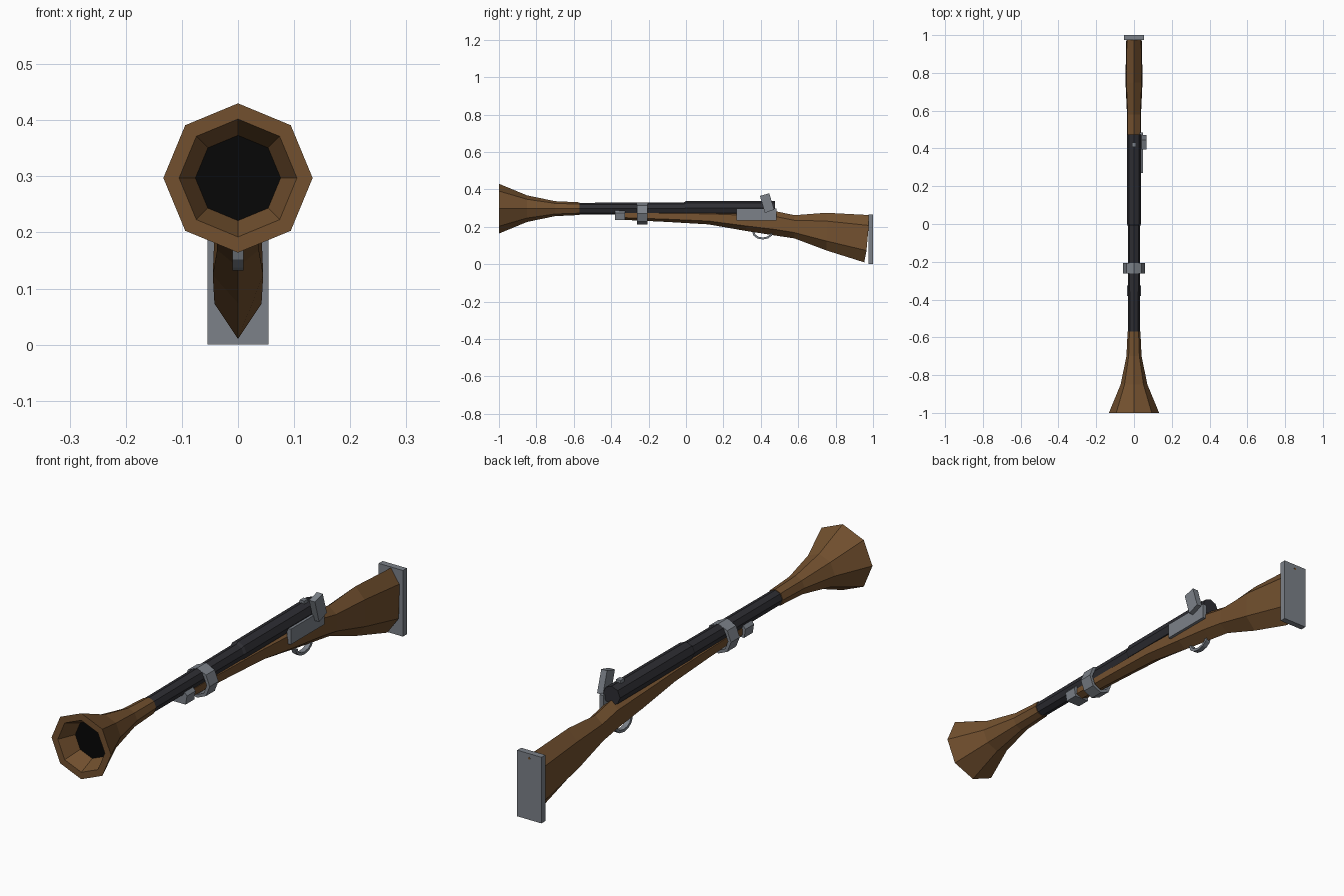
import bpy, bmesh, math

if "Cube" in bpy.data.objects:
    bpy.data.objects.remove(bpy.data.objects["Cube"])


def material(name, rgb):
    m = bpy.data.materials.new(name)
    m.diffuse_color = (*rgb, 1)
    m.use_nodes = True
    m.node_tree.nodes["Principled BSDF"].inputs["Base Color"].default_value = m.diffuse_color
    return m


WOOD = material("walnut wood", (0.17, 0.081, 0.028))
DARK = material("dark iron", (0.027, 0.027, 0.033))
STEEL = material("grey steel", (0.20, 0.22, 0.25))
BLACK = material("bore black", (0.002, 0.002, 0.002))


def loft(name, rings, mats, closed=False):
    """Skin a list of equal-length rings, capping both ends unless closed."""
    bm = bmesh.new()
    loops = [[bm.verts.new(p) for p in ring] for ring in rings]
    n = len(loops[0])
    pairs = list(zip(loops, loops[1:]))
    if closed:
        pairs.append((loops[-1], loops[0]))
    for a, b in pairs:
        for i in range(n):
            j = (i + 1) % n
            bm.faces.new((a[i], a[j], b[j], b[i]))
    if not closed:
        bm.faces.new(loops[0])
        end = bm.faces.new(loops[-1])
        end.material_index = len(mats) - 1
    bmesh.ops.recalc_face_normals(bm, faces=bm.faces)
    mesh = bpy.data.meshes.new(name)
    bm.to_mesh(mesh)
    bm.free()
    for m in mats:
        mesh.materials.append(m)
    ob = bpy.data.objects.new(name, mesh)
    bpy.context.collection.objects.link(ob)
    return ob


def octagon(y, rx, rz, z):
    return [(rx * math.sin(i * math.pi / 4), y, z + rz * math.cos(i * math.pi / 4))
            for i in range(8)]


def prism(name, pts, x0, x1, mat):
    """Extrude a (y, z) outline across x."""
    return loft(name, [[(x, y, z) for y, z in pts] for x in (x0, x1)], [mat])


def box(name, x0, x1, y0, y1, z0, z1, mat):
    return prism(name, [(y0, z0), (y1, z0), (y1, z1), (y0, z1)], x0, x1, mat)


# Flared muzzle: outer skin, rim, then inner funnel ending in the black bore
bell = [(-0.57, 0.034), (-0.70, 0.040), (-0.85, 0.071), (-1.0, 0.133),
        (-1.0, 0.105), (-0.93, 0.076)]
loft("flared_muzzle", [octagon(y, r, r, 0.297) for y, r in bell], [WOOD, BLACK])

# Barrel with a thicker breech
barrel = [(-0.60, 0.031), (-0.01, 0.033), (0.0, 0.037), (0.475, 0.038)]
loft("barrel", [octagon(y, r, r, 0.297 + (r - 0.031) * 0.6) for y, r in barrel], [DARK])

# Stock: six-sided sections given as (y, bottom z, top z, half width)
stock = [(-0.33, 0.237, 0.285, 0.026), (-0.10, 0.226, 0.285, 0.030),
         (0.12, 0.213, 0.285, 0.034), (0.32, 0.178, 0.285, 0.037),
         (0.48, 0.153, 0.283, 0.037), (0.58, 0.138, 0.262, 0.037),
         (0.75, 0.074, 0.275, 0.045), (0.965, 0.010, 0.263, 0.042)]
rings = []
for k, (y, b, t, w) in enumerate(stock):
    lean = 0.012 if k == len(stock) - 1 else 0      # butt end slants slightly
    h = t - b
    rings.append([(0, y + lean, t), (w * 0.9, y + lean, t - h * 0.22),
                  (w, y, b + h * 0.25), (0, y - lean, b),
                  (-w, y, b + h * 0.25), (-w * 0.9, y + lean, t - h * 0.22)])
loft("stock", rings, [WOOD])

# Butt plate and its screw
box("butt_plate", -0.054, 0.054, 0.975, 1.0, 0.0, 0.267, STEEL)
loft("butt_screw", [octagon(y, 0.005, 0.005, 0.248) for y in (0.99, 1.001)], [WOOD])

# Fore-end cap
cap = [(-0.026, 0.287), (0.026, 0.287), (0.038, 0.273), (0.032, 0.237),
       (-0.032, 0.237), (-0.038, 0.273)]
loft("fore_end_cap", [[(x, y, z) for x, z in cap] for y in (-0.38, -0.325)], [STEEL])

# Barrel band: open octagonal ring
band = [(-0.262, 0.057, 0.060), (-0.206, 0.057, 0.060),
        (-0.206, 0.043, 0.047), (-0.262, 0.043, 0.047)]
loft("barrel_band", [octagon(y, rx, rz, 0.271) for y, rx, rz in band], [STEEL], closed=True)

# Lock plate, hammer and rear sight
box("lock_plate", 0.030, 0.047, 0.27, 0.485, 0.235, 0.297, STEEL)
prism("hammer", [(0.395, 0.365), (0.445, 0.379), (0.472, 0.292), (0.422, 0.274)],
      0.041, 0.067, STEEL)
box("rear_sight", -0.010, 0.010, 0.408, 0.432, 0.325, 0.348, STEEL)

# Trigger guard: curved strip below the stock
arc = [math.pi * i / 6 for i in range(7)]
outer = [(0.41 - 0.056 * math.cos(a), 0.172 - 0.040 * math.sin(a)) for a in arc]
inner = [(0.41 - 0.044 * math.cos(a), 0.172 - 0.029 * math.sin(a)) for a in arc]
sections = [[(-0.010, *o), (0.010, *o), (0.010, *i), (-0.010, *i)]
            for o, i in zip(outer, inner)]
loft("trigger_guard", sections, [STEEL])
